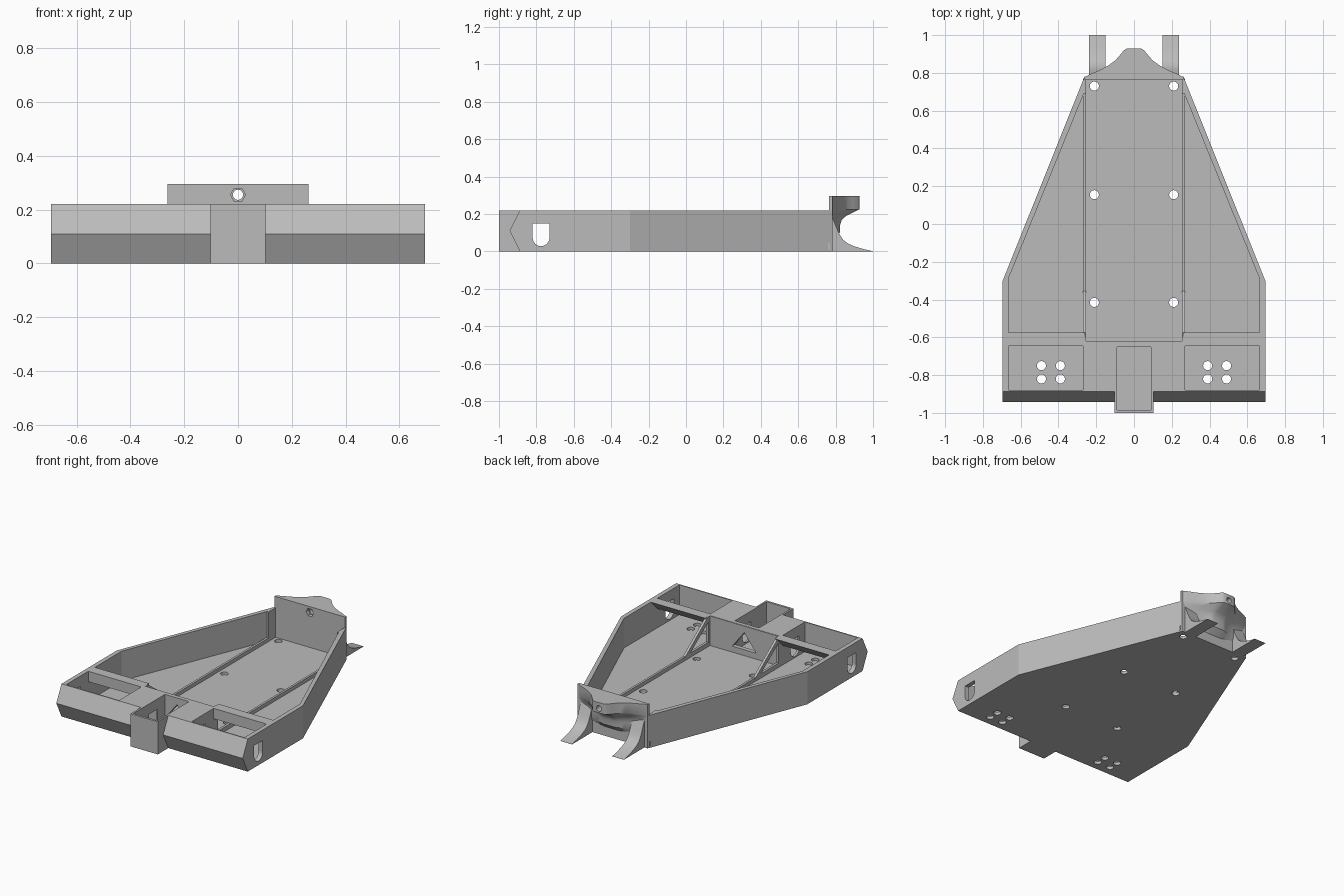
import bpy, bmesh, math
from mathutils import Vector

cube = bpy.data.objects.get("Cube")
if cube:
    bpy.data.objects.remove(cube, do_unlink=True)

grey = bpy.data.materials.new("light grey plastic")
grey.use_nodes = True
COLOUR = (0.5, 0.5, 0.5, 1)
grey.diffuse_color = COLOUR
grey.node_tree.nodes["Principled BSDF"].inputs["Base Color"].default_value = COLOUR

FLOOR, DECK, TOP = 0.02, 0.22, 0.295


def loft(name, rings):
    """Closed solid through matching rings of points."""
    bm = bmesh.new()
    loops = [[bm.verts.new(p) for p in ring] for ring in rings]
    n = len(loops[0])
    for a, b in zip(loops, loops[1:]):
        for i in range(n):
            j = (i + 1) % n
            bm.faces.new((a[i], a[j], b[j], b[i]))
    bm.faces.new(loops[0][::-1])
    bm.faces.new(loops[-1])
    bmesh.ops.recalc_face_normals(bm, faces=bm.faces)
    mesh = bpy.data.meshes.new(name)
    bm.to_mesh(mesh)
    bm.free()
    obj = bpy.data.objects.new(name, mesh)
    bpy.context.collection.objects.link(obj)
    mesh.materials.append(grey)
    return obj


def prism(name, axis, profile, lo, hi):
    """Extrude a 2D profile along x, y or z."""
    place = {"x": lambda p, t: (t, p[0], p[1]),
             "y": lambda p, t: (p[0], t, p[1]),
             "z": lambda p, t: (p[0], p[1], t)}[axis]
    return loft(name, [[place(p, t) for p in profile] for t in (lo, hi)])


def box(name, x, y, z):
    return prism(name, "z", [(x[0], y[0]), (x[1], y[0]), (x[1], y[1]), (x[0], y[1])], *z)


def circle(u, v, r, n=24):
    return [(u + r * math.cos(math.tau * i / n), v + r * math.sin(math.tau * i / n))
            for i in range(n)]


def cut(target, *cutters):
    bpy.context.view_layer.objects.active = target
    for cutter in cutters:
        mod = target.modifiers.new("cut", "BOOLEAN")
        mod.operation = "DIFFERENCE"
        mod.solver = "EXACT"
        mod.object = cutter
        bpy.ops.object.modifier_apply(modifier=mod.name)


def mirrored(half):
    return half + [(-x, y) for x, y in reversed(half)]


def smooth(obj):
    bpy.ops.object.select_all(action="DESELECT")
    obj.select_set(True)
    bpy.context.view_layer.objects.active = obj
    bpy.ops.object.shade_smooth_by_angle(angle=math.radians(35))


helpers = []


def helper(obj):
    obj.hide_render = True
    helpers.append(obj)
    return obj


# Tapered tray with a wedge-shaped front edge
def outline(front):
    return mirrored([(0.695, front), (0.695, -0.30), (0.262, 0.78)])


tray = loft("tray", [[(x, y, z) for x, y in outline(front)]
                     for front, z in ((-0.888, 0), (-0.943, 0.11), (-0.888, DECK))])
cavity = helper(prism("cavity_cutter", "z", mirrored(
    [(0.665, -0.88), (0.665, -0.29), (0.266, 0.69), (0.255, 0.69), (0.255, 0.767)]),
    FLOOR, 0.4))

# Rounded-bottom cable slot that runs through both sides
arc = [(-0.775 + 0.045 * math.cos(a), 0.073 + 0.045 * math.sin(a))
       for a in (math.pi * (1 + i / 12) for i in range(13))]
slot = helper(prism("slot_cutter", "x", arc + [(-0.73, 0.15), (-0.82, 0.15)], -1, 1))
cut(tray, cavity, slot)

# Screw holes in the floor
holes = [(0.21, y) for y in (0.73, 0.155, -0.415)]
holes += [(x, y) for x in (0.39, 0.49) for y in (-0.75, -0.82)]
for side in (-1, 1):
    for x, y in holes:
        cut(tray, helper(prism("hole_cutter", "z", circle(side * x, y, 0.024), -0.1, 0.1)))

# Open box at the front, with its space cleared from the tray and deck
space = helper(box("space_cutter", (-0.09, 0.09), (-0.985, -0.65), (FLOOR, 0.4)))
front_box = box("front_box", (-0.102, 0.102), (-1, -0.64), (0, DECK))
triangle = helper(prism("triangle_cutter", "y",
                        [(-0.09, 0.06), (0.09, 0.06), (0, 0.175)], -0.67, -0.6))
cut(front_box, space, slot, triangle)
cut(tray, space)

# Centre deck and the wall behind it
deck = box("centre_deck", (-0.27, 0.27), (-0.885, -0.625), (0.19, DECK))
cut(deck, space)
wall = box("centre_wall", (-0.268, 0.268), (-0.645, -0.62), (0.01, DECK - 0.001))
cut(wall, triangle)

# Paired side parts
for side, label in ((-1, "right"), (1, "left")):
    def span(a, b):
        return sorted((side * a, side * b))

    bay_wall = box(label + "_bay_wall", span(0.255, 0.27), (-0.885, -0.625), (0.01, 0.2))
    cut(bay_wall, slot)
    prism(label + "_cross_beam", "x",
          [(-0.645, DECK), (-0.575, DECK), (-0.645, 0.15)], *span(0.26, 0.68))
    box(label + "_floor_rib", span(0.255, 0.27), (-0.625, 0.77), (0.01, 0.045))
    brace = prism(label + "_brace", "x",
                  [(-0.625, 0.03), (-0.335, 0.03), (-0.595, DECK), (-0.625, DECK)],
                  *span(0.254, 0.271))
    cut(brace, helper(prism("brace_cutter", "x",
                            [(-0.6, 0.05), (-0.41, 0.05), (-0.6, 0.185)], -1, 1)))
    # Flared rear prong
    prong = prism(label + "_prong", "x",
                  [(0.77, 0), (0.77, 0.21), (0.79, 0.165), (0.808, 0.12), (0.822, 0.09),
                   (0.84, 0.062), (0.865, 0.043), (0.9, 0.027), (0.95, 0.012),
                   (1.0, 0.001), (1.0, 0)], *span(0.15, 0.237))
    smooth(prong)

# Raised rear wall and the nose mount that curves out of it
rear_wall = box("rear_wall", (-0.262, 0.262), (0.765, 0.782), (0, TOP))
nose_half = [(0.262, 0.77), (0.262, 0.776), (0.235, 0.792), (0.18, 0.815), (0.135, 0.84),
             (0.1, 0.865), (0.075, 0.893), (0.055, 0.918), (0.04, 0.928)]
levels = [(0.06, 0.06), (0.1, 0.33), (0.14, 0.34), (0.17, 0.4), (0.19, 0.55),
          (0.21, 0.8), (0.225, 1), (TOP, 1)]
nose = loft("nose_mount", [[(x, 0.77 + (y - 0.77) * s, z) for x, y in mirrored(nose_half)]
                           for z, s in levels])
bore = helper(prism("bore_cutter", "y", circle(0, 0.255, 0.019), 0.5, 1.2))
recess = helper(prism("recess_cutter", "y", circle(0, 0.255, 0.028, 6), 0.74, 0.79))
for part in (rear_wall, nose):
    cut(part, bore, recess)
smooth(nose)

for obj in helpers:
    bpy.data.objects.remove(obj, do_unlink=True)
